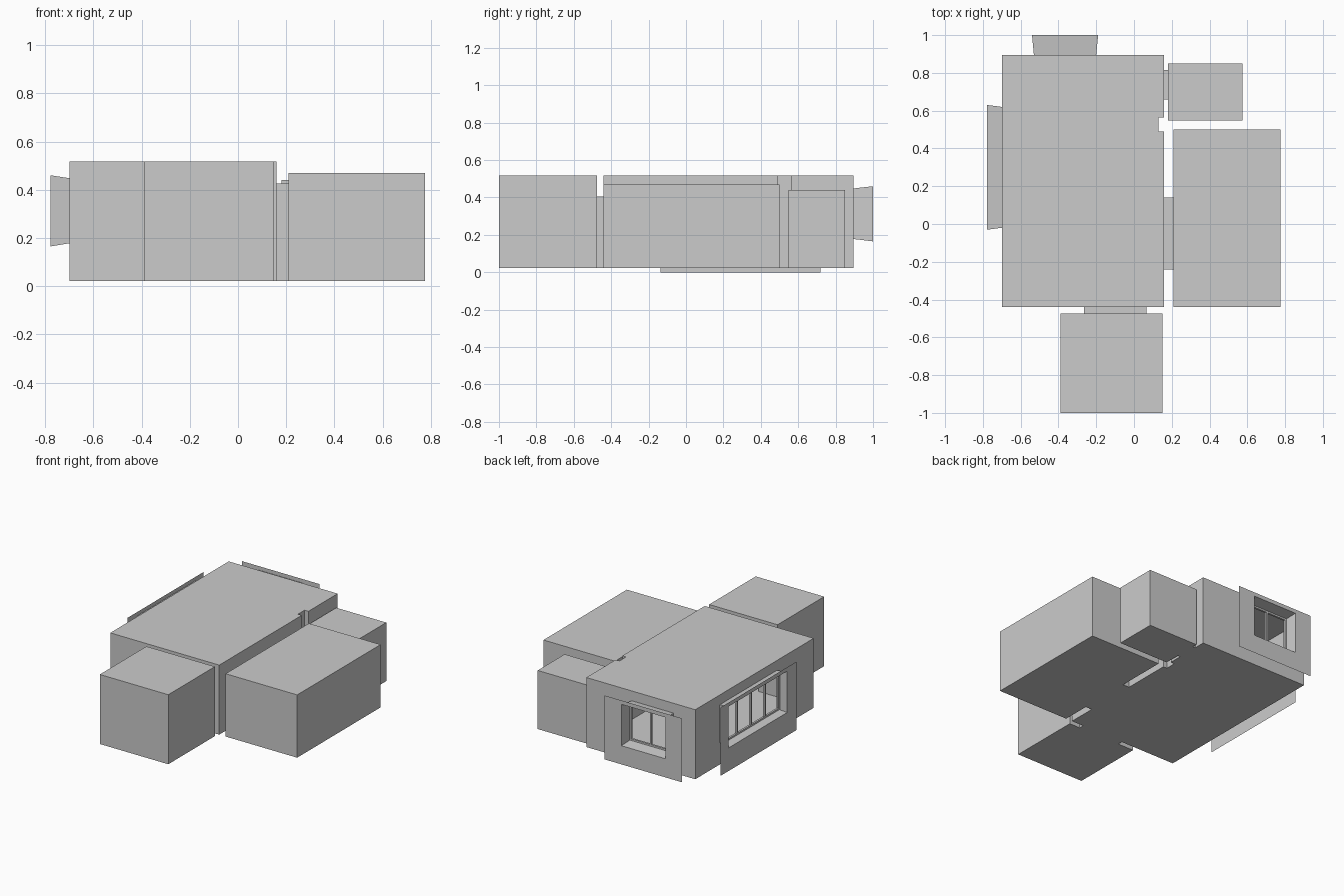
import bpy, bmesh

if "Cube" in bpy.data.objects:
    bpy.data.objects.remove(bpy.data.objects["Cube"])

def finish(name, bm):
    bmesh.ops.remove_doubles(bm, verts=bm.verts, dist=1e-5)
    bmesh.ops.recalc_face_normals(bm, faces=bm.faces)
    me = bpy.data.meshes.new(name)
    bm.to_mesh(me)
    bm.free()
    ob = bpy.data.objects.new(name, me)
    bpy.context.collection.objects.link(ob)
    return ob

def point(axis, c, u, v):
    p = [u, v]
    p.insert(axis, c)
    return p

def sheet(bm, axis, c, rect, holes=()):
    """Flat rectangle (u0, u1, v0, v1) across an axis, with rectangular holes."""
    us = sorted({rect[0], rect[1], *[k for h in holes for k in h[:2]]})
    vs = sorted({rect[2], rect[3], *[k for h in holes for k in h[2:]]})
    for a, b in zip(us, us[1:]):
        for d, e in zip(vs, vs[1:]):
            mu, mv = (a + b) / 2, (d + e) / 2
            if any(h[0] < mu < h[1] and h[2] < mv < h[3] for h in holes):
                continue
            bm.faces.new([bm.verts.new(point(axis, c, u, v))
                          for u, v in ((a, d), (b, d), (b, e), (a, e))])

def tube(bm, axis, c0, r0, c1, r1):
    """Four-sided open sleeve between two rectangles."""
    rings = []
    for c, r in ((c0, r0), (c1, r1)):
        rings.append([bm.verts.new(point(axis, c, u, v)) for u, v in
                      ((r[0], r[2]), (r[1], r[2]), (r[1], r[3]), (r[0], r[3]))])
    for i in range(4):
        j = (i + 1) % 4
        bm.faces.new((rings[0][i], rings[0][j], rings[1][j], rings[1][i]))

def room(bm, lo, hi, holes):
    """Box shell; holes maps (axis, side) to a list of openings."""
    for axis in range(3):
        u, v = [k for k in range(3) if k != axis]
        for side, c in enumerate((lo[axis], hi[axis])):
            sheet(bm, axis, c, (lo[u], hi[u], lo[v], hi[v]), holes.get((axis, side), ()))

def bar(bm, lo, hi):
    room(bm, lo, hi, {})

F = 0.022
# openings as (u0, u1, z0, z1)
front_door = (-0.265, 0.065, F, 0.405)
right_door = (-0.24, 0.14, F, 0.425)
small_door = (0.66, 0.815, F, 0.405)
left_win = (-0.02, 0.62, 0.178, 0.448)
back_win = (-0.53, -0.2, 0.178, 0.448)
left_out = (-0.03, 0.63, 0.165, 0.46)
back_out = (-0.54, -0.19, 0.165, 0.46)
notch = (0.13, 0.16, 0.49, 0.565)

# main room with the corner recess
bm = bmesh.new()
room(bm, (-0.7, -0.44, F), (0.16, 0.895, 0.518), {
    (0, 0): [left_win], (1, 1): [back_win], (1, 0): [front_door],
    (0, 1): [right_door, small_door, (0.49, 0.565, F, 0.518)],
    (2, 0): [notch], (2, 1): [notch]})
sheet(bm, 0, 0.13, (0.49, 0.565, F, 0.518))
for y in (0.49, 0.565):
    sheet(bm, 1, y, (0.13, 0.16, F, 0.518))
finish("main_room", bm)

# side rooms
for name, lo, hi, holes in (
        ("front_room", (-0.39, -1, F), (0.15, -0.475, 0.518), {(1, 1): [front_door]}),
        ("right_room", (0.21, -0.44, F), (0.775, 0.5, 0.47), {(0, 0): [right_door]}),
        ("small_room", (0.18, 0.547, F), (0.575, 0.85, 0.44), {(0, 0): [small_door]})):
    bm = bmesh.new()
    room(bm, lo, hi, holes)
    finish(name, bm)

# doorway sleeves
for name, axis, a, b, r in (("front_doorway", 1, -0.475, -0.44, front_door),
                            ("right_doorway", 0, 0.16, 0.21, right_door),
                            ("small_doorway", 0, 0.16, 0.18, small_door)):
    bm = bmesh.new()
    tube(bm, axis, a, r, b, r)
    finish(name, bm)

# windows: flared reveal, outer plate, frame with mullions
for name, axis, wall, out, r, ro, plate, panes in (
        ("left_window", 0, -0.7, -0.777, left_win, left_out, (-0.135, 0.718, 0.0, 0.488), 4),
        ("back_window", 1, 0.895, 1.0, back_win, back_out, (-0.67, -0.057, 0.032, 0.488), 2)):
    bm = bmesh.new()
    tube(bm, axis, wall, r, out, ro)
    finish(name + "_reveal", bm)
    bm = bmesh.new()
    sheet(bm, axis, out, plate, [ro])
    finish(name + "_plate", bm)
    bm = bmesh.new()
    s = 1 if out > wall else -1
    c0, c1 = sorted((wall + s * 0.012, wall + s * 0.026))
    w = 0.006
    for i in range(panes + 1):
        u = r[0] + w + (r[1] - r[0] - 2 * w) * i / panes
        bar(bm, point(axis, c0, u - w, r[2]), point(axis, c1, u + w, r[3]))
    for z in (r[2] + w, r[3] - w):
        bar(bm, point(axis, c0, r[0], z - w), point(axis, c1, r[1], z + w))
    finish(name + "_frame", bm)
